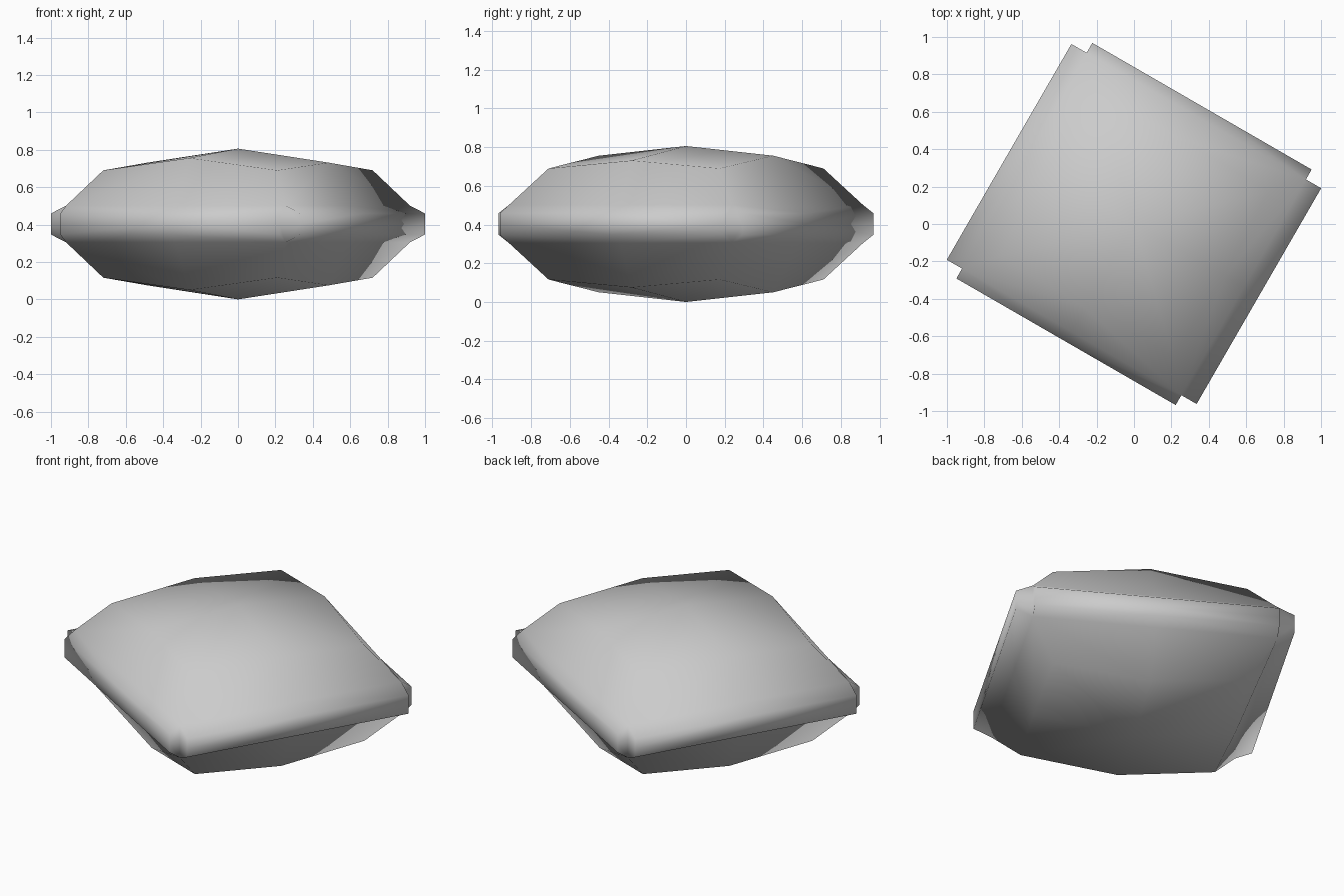
import bpy, bmesh, math

if "Cube" in bpy.data.objects:
    bpy.data.objects.remove(bpy.data.objects["Cube"])

fabric = bpy.data.materials.new("light_grey_fabric")
fabric.diffuse_color = (0.6, 0.6, 0.6, 1)
fabric.use_nodes = True
fabric.node_tree.nodes["Principled BSDF"].inputs["Base Color"].default_value = fabric.diffuse_color

HALF_HEIGHT = 0.403
U, V = 0.677, 0.666            # half size of the stuffed body at the seam
RIM_U, RIM_V = 0.771, 0.727    # half size out to the rim strips
SEAM_Z, RIM_Z = 0.098, 0.056   # half thickness at the seam and the rim

# One eighth of the cushion: domed top
centre = (0, 0, HALF_HEIGHT)
mid_u, mid_v = (0.56, 0, 0.328), (0, 0.52, 0.353)
shoulder = (0.537, 0.51, 0.287)
seam_u, seam_v, seam = (U, 0, SEAM_Z), (0, V, SEAM_Z), (U, V, SEAM_Z)
faces = [
    (centre, mid_u, shoulder, mid_v),
    (mid_u, seam_u, seam, shoulder),
    (mid_v, shoulder, seam, seam_v),
]

# Rim strips: bevel, outer wall and end cap on each of the two sides
ru, ruc = (RIM_U, 0, RIM_Z), (RIM_U, V, RIM_Z)
rv, rvc = (0, RIM_V, RIM_Z), (U, RIM_V, RIM_Z)


def low(p):
    return (p[0], p[1], 0)


for a, b, ra, rb in ((seam_u, seam, ru, ruc), (seam, seam_v, rvc, rv)):
    faces.append((a, ra, rb, b))
    faces.append((ra, low(ra), low(rb), rb))
faces.append((seam, ruc, low(ruc), low(seam)))
faces.append((seam, low(seam), low(rvc), rvc))

bm = bmesh.new()
cache = {}
for face in faces:
    for p in face:
        if p not in cache:
            cache[p] = bm.verts.new(p)
    bm.faces.new([cache[p] for p in face])
bmesh.ops.recalc_face_normals(bm, faces=bm.faces)
bm.normal_update()
if max(bm.faces, key=lambda f: f.calc_center_median().z).normal.z < 0:
    bmesh.ops.reverse_faces(bm, faces=bm.faces)
for f in bm.faces:
    f.smooth = True

mesh = bpy.data.meshes.new("cushion")
bm.to_mesh(mesh)
bm.free()
mesh.materials.append(fabric)

# Whole cushion by mirroring, turned on the floor
cushion = bpy.data.objects.new("cushion", mesh)
bpy.context.collection.objects.link(cushion)
mirror = cushion.modifiers.new("mirror", 'MIRROR')
mirror.use_axis = (True, True, True)
mirror.use_clip = True
mirror.merge_threshold = 0.001
cushion.rotation_euler.z = math.radians(-30)
cushion.location.z = HALF_HEIGHT
